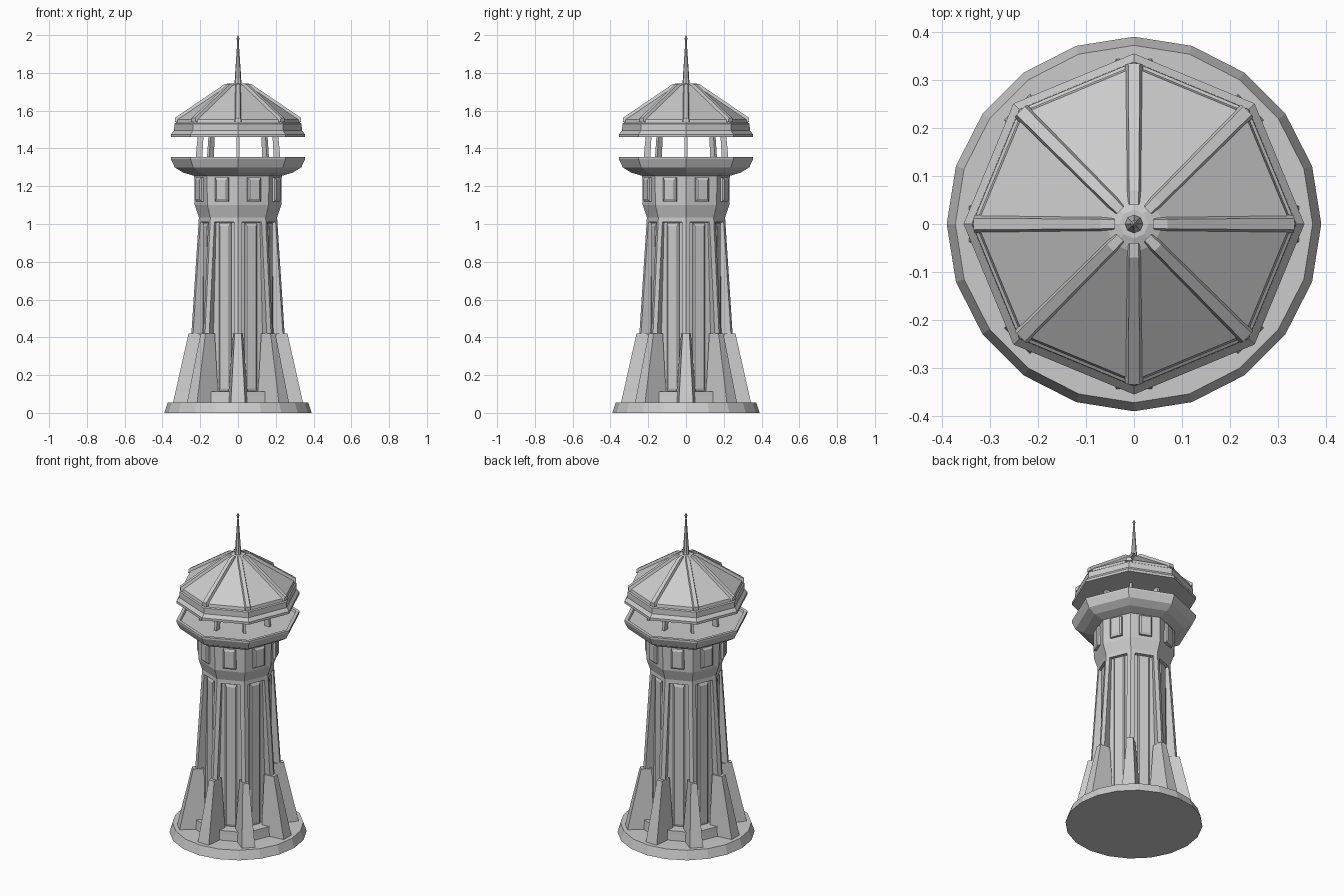
import bpy, bmesh
from math import sin, cos, pi

if "Cube" in bpy.data.objects:
    bpy.data.objects.remove(bpy.data.objects["Cube"])


def finish(bm, name):
    bmesh.ops.recalc_face_normals(bm, faces=bm.faces)
    me = bpy.data.meshes.new(name)
    bm.to_mesh(me)
    bm.free()
    ob = bpy.data.objects.new(name, me)
    bpy.context.collection.objects.link(ob)
    return ob


def lathe(profile, n=8):
    """Faceted solid from a profile of (corner radius, z), capped at both ends."""
    bm = bmesh.new()
    rings = [[bm.verts.new((r * cos(2 * pi * k / n), r * sin(2 * pi * k / n), z))
              for k in range(n)] for r, z in profile]
    for a, b in zip(rings, rings[1:]):
        for k in range(n):
            j = (k + 1) % n
            bm.faces.new((a[k], a[j], b[j], b[k]))
    bm.faces.new(rings[0][::-1])
    bm.faces.new(rings[-1])
    bmesh.ops.recalc_face_normals(bm, faces=bm.faces)
    return bm


def around(name, sections, offset=0.0):
    """Eight convex blocks; each section is (radius, half width, z)."""
    bm = bmesh.new()
    for k in range(8):
        a = k * pi / 4 + offset
        vs = [bm.verts.new((r * cos(a) - t * sin(a), r * sin(a) + t * cos(a), z))
              for r, w, z in sections for t in (-w, w)]
        res = bmesh.ops.convex_hull(bm, input=vs)
        junk = [g for g in res["geom_interior"] if isinstance(g, bmesh.types.BMVert)]
        if junk:
            bmesh.ops.delete(bm, geom=junk, context='VERTS')
    bmesh.ops.dissolve_limit(bm, angle_limit=0.02, verts=bm.verts, edges=bm.edges)
    return finish(bm, name)


HALF = pi / 8
AP = cos(HALF)  # corner radius to face distance

# Round plinth
finish(lathe([(0.39, 0), (0.372, 0.055)], 20), "plinth")

# Octagonal tapered shaft; each long face has a slot with a vertical back wall
bm = lathe([(0.272, 0.05), (0.268, 0.09), (0.207, 1.035), (0.229, 1.10), (0.232, 1.265)])
slots = [f for f in bm.faces if 0.4 < f.calc_center_median().z < 0.8]
bmesh.ops.inset_individual(bm, faces=slots, thickness=0.034, depth=0)
bmesh.ops.inset_individual(bm, faces=slots, thickness=0.003, depth=-0.01)
for f in slots:
    out = f.normal.copy()
    out.z = 0
    out.normalize()
    for v in f.verts:
        v.co += out * (0.174 - v.co.dot(out))
finish(bm, "shaft")

# Tall upright strips inside the slots
around("tall_panels", [(0.165, 0.034, 0.11), (0.182, 0.034, 0.11), (0.188, 0.026, 0.13),
                       (0.165, 0.034, 1.005), (0.182, 0.034, 1.005),
                       (0.188, 0.026, 0.99)], HALF)

# Small raised panels under the balcony
up = 0.231 * AP
around("upper_panels", [(up - 0.03, 0.037, 1.12), (up + 0.012, 0.037, 1.12),
                        (up + 0.019, 0.028, 1.132), (up - 0.03, 0.037, 1.245),
                        (up + 0.012, 0.037, 1.245), (up + 0.019, 0.028, 1.233)], HALF)

# Buttresses at the corners
around("buttresses", [(0.2, 0.055, 0.05), (0.345, 0.038, 0.05),
                      (0.2, 0.026, 0.42), (0.262, 0.018, 0.42)])

# Flared balcony
finish(lathe([(0.232, 1.255), (0.29, 1.272), (0.335, 1.30), (0.355, 1.343), (0.355, 1.355),
              (0.335, 1.355), (0.33, 1.345)]), "balcony")

# Thin roof posts leaning inward
around("roof_posts", [(0.19, 0.008, 1.33), (0.226, 0.008, 1.33),
                      (0.182, 0.008, 1.48), (0.212, 0.008, 1.48)])

# Roof with stepped eaves and a flat ceiling
finish(lathe([(0.355, 1.46), (0.355, 1.475), (0.338, 1.495), (0.337, 1.53), (0.33, 1.535),
              (0.326, 1.553), (0.06, 1.732), (0.03, 1.742)]), "roof")

# Ribs along the roof hips
around("roof_ribs", [(0.31, 0.02, 1.54), (0.333, 0.018, 1.54), (0.334, 0.012, 1.562),
                     (0.05, 0.018, 1.715), (0.04, 0.009, 1.745), (0.07, 0.01, 1.741)])

# Spire with a small diamond tip
finish(lathe([(0.02, 1.73), (0.018, 1.75), (0.015, 1.80), (0.004, 1.965),
              (0.008, 1.982), (0.001, 2.0)]), "spire")
